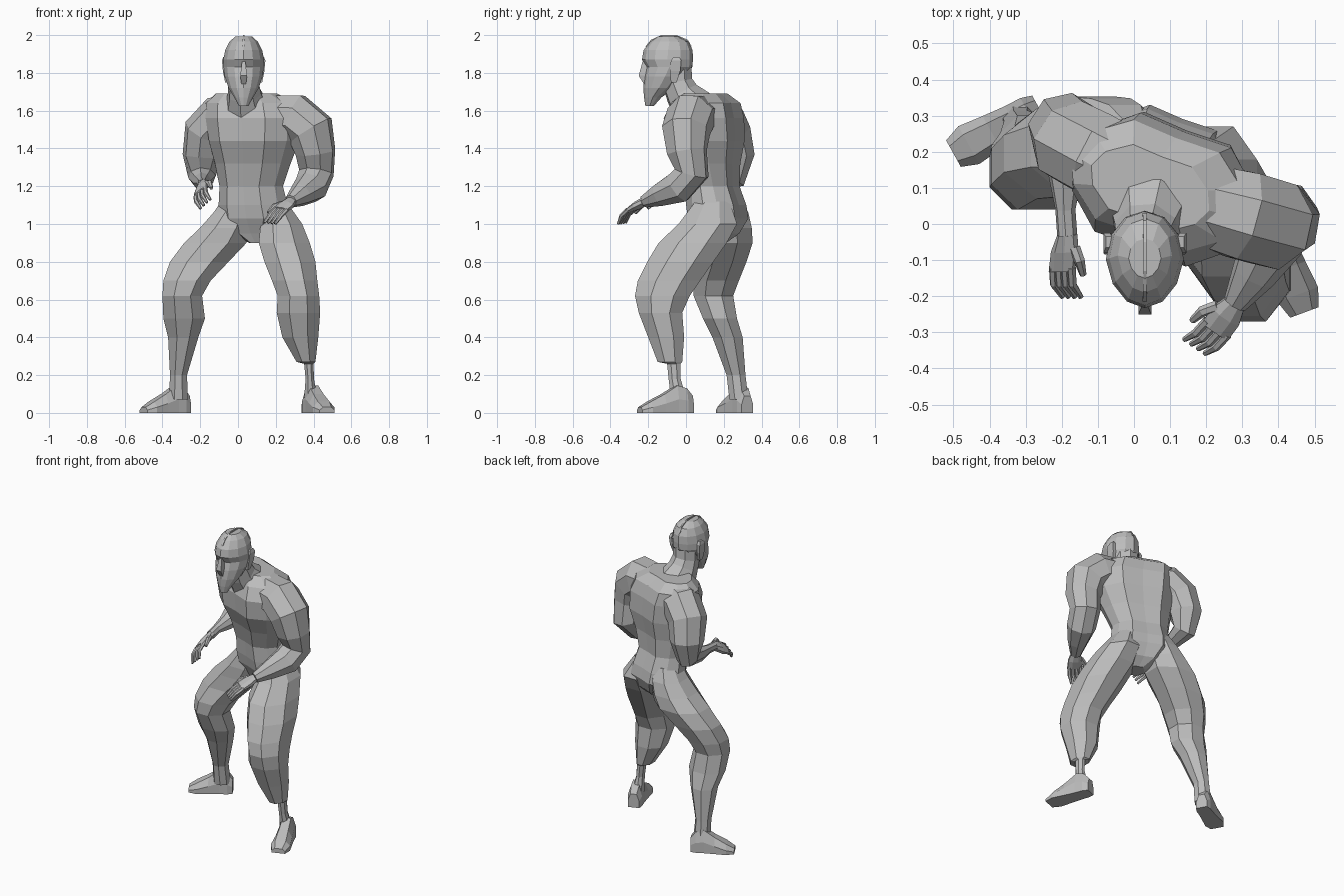
import bpy, bmesh, math
from mathutils import Vector

cube = bpy.data.objects.get("Cube")
if cube:
    bpy.data.objects.remove(cube, do_unlink=True)

grey = bpy.data.materials.new("plain grey")
grey.use_nodes = True
GREY = (0.5, 0.5, 0.5, 1)
grey.diffuse_color = GREY
grey.node_tree.nodes["Principled BSDF"].inputs["Base Color"].default_value = GREY


def loft(name, rings):
    """Skin a list of equal-sized point rings into a closed flat-shaded mesh."""
    bm = bmesh.new()
    loops = [[bm.verts.new(point) for point in ring] for ring in rings]
    count = len(loops[0])
    for lower, upper in zip(loops, loops[1:]):
        for i in range(count):
            j = (i + 1) % count
            bm.faces.new((lower[i], lower[j], upper[j], upper[i]))
    bm.faces.new(loops[0])
    bm.faces.new(loops[-1])
    bmesh.ops.recalc_face_normals(bm, faces=bm.faces)
    mesh = bpy.data.meshes.new(name)
    bm.to_mesh(mesh)
    bm.free()
    mesh.materials.append(grey)
    part = bpy.data.objects.new(name, mesh)
    bpy.context.collection.objects.link(part)
    return part


def oval(centre, across, along, sides=8, flat=True):
    """Ring spanned by two vectors; flat sides touch the full radius."""
    shift = math.pi / sides if flat else 0
    grow = 1 / math.cos(shift)
    ring = []
    for i in range(sides):
        angle = math.tau * i / sides + shift
        ring.append(centre + grow * (across * math.cos(angle) + along * math.sin(angle)))
    return ring


def stack(name, rows):
    """Horizontal rings given as height, x centre, x radius, y centre, y radius."""
    return loft(name, [oval(Vector((x, y, z)), Vector((rx, 0, 0)), Vector((0, ry, 0)))
                       for z, x, rx, y, ry in rows])


def tube(name, rows, sides=8):
    """Round limb through points given as x, y, z, radius."""
    points = [Vector(row[:3]) for row in rows]
    last = len(points) - 1
    rings, before, across = [], None, None
    for i, row in enumerate(rows):
        ahead = (points[min(i + 1, last)] - points[i]).normalized()
        behind = (points[i] - points[max(i - 1, 0)]).normalized()
        tangent = (ahead + behind).normalized()
        if before is None:
            across = tangent.orthogonal().normalized()
        else:
            across = before.rotation_difference(tangent) @ across
        before = tangent
        rings.append(oval(points[i], across * row[3], tangent.cross(across) * row[3], sides))
    return loft(name, rings)


# Torso: twisted rings with a groove down the spine and breastbone
twist = math.radians(-21)
torso_rows = [
    (.9, .11, .15, .05, .06), (.95, .1, .17, .13, .1), (1.03, .09, .17, .2, .14),
    (1.1, .08, .16, .195, .14), (1.2, .07, .14, .18, .125), (1.32, .078, .12, .215, .145),
    (1.44, .085, .1, .255, .185), (1.56, .08, .095, .27, .185), (1.64, .065, .105, .255, .155),
    (1.69, .045, .1, .175, .1),
]
torso = []
for z, x, y, width, depth in torso_rows:
    centre = Vector((x, y, z))
    side = Vector((math.cos(twist), math.sin(twist), 0))
    back = Vector((-side.y, side.x, 0))
    ring = oval(centre, side * width, back * depth, 12, False)
    for i, point in enumerate(ring):
        local = (point - centre).dot(back)
        # flatten chest and back, then press in the centre line
        if i in (2, 4, 8, 10):
            point += back * local * .1
        if i in (3, 9):
            point -= back * local * .08
    torso.append(ring)
loft("torso", torso)

# Neck
tube("neck", [(.045, .035, 1.62, .11), (.035, -.02, 1.69, .085),
              (.03, -.045, 1.75, .077), (.03, -.05, 1.84, .075)])

# Head: narrower toward the face, with a centre ridge
HEAD_X = .03
head_rows = [
    (1.625, .025, -.215, -.17), (1.67, .05, -.222, -.13), (1.72, .08, -.226, -.06),
    (1.78, .1, -.222, .0), (1.83, .106, -.21, .033), (1.87, .108, -.233, .037),
    (1.92, .098, -.225, .035), (1.965, .075, -.19, .015), (1.992, .045, -.15, -.04),
]
head = []
for z, half, front, rear in head_rows:
    middle = Vector((HEAD_X, (front + rear) / 2, z))
    depth = (rear - front) / 2
    ring = oval(middle, Vector((half, 0, 0)), Vector((0, depth, 0)), 12, False)
    for point in ring:
        forward = max(0, (middle.y - point.y) / depth)
        point.x = HEAD_X + (point.x - HEAD_X) * (1 - .1 * forward)
    head.append(ring)
loft("head", head)


def block(name, rows):
    """Stack of rectangles given as height, x centre, half width, front, rear."""
    return loft(name, [[Vector((x - w, f, z)), Vector((x + w, f, z)),
                        Vector((x + w, r, z)), Vector((x - w, r, z))]
                       for z, x, w, f, r in rows])


# Nose and crest
block("nose", [(1.74, HEAD_X, .012, -.222, -.2), (1.785, HEAD_X, .018, -.25, -.2),
               (1.86, HEAD_X, .009, -.23, -.2)])
block("crest", [(1.94, HEAD_X, .006, -.215, .03), (1.975, HEAD_X, .005, -.185, .01),
                (2, HEAD_X, .004, -.13, -.05)])

# Ears on both sides
for label, s in (("left", 1), ("right", -1)):
    block(label + "_ear", [(1.75, HEAD_X + s * .088, .01, -.08, -.05),
                           (1.81, HEAD_X + s * .1, .01, -.085, -.03),
                           (1.865, HEAD_X + s * .105, .01, -.08, -.025),
                           (1.885, HEAD_X + s * .1, .008, -.065, -.035)])

# Legs: hip, thigh, knee, calf, ankle
stack("right_leg", [
    (1.14, .0, .075, .2, .09), (1.06, -.025, .105, .21, .12), (.98, -.065, .135, .213, .135),
    (.9, -.12, .165, .215, .138),
    (.8, -.205, .155, .195, .125), (.7, -.27, .125, .16, .12), (.62, -.295, .105, .145, .105),
    (.5, -.285, .11, .18, .09), (.4, -.29, .08, .22, .08), (.2, -.315, .045, .265, .05),
    (.07, -.315, .05, .28, .05),
])
stack("left_leg", [
    (1.12, .19, .065, .14, .09), (1, .23, .11, .115, .155), (.9, .245, .135, .035, .18),
    (.8, .275, .135, -.03, .175), (.7, .3, .12, -.09, .165), (.62, .32, .11, -.125, .145),
    (.53, .32, .115, -.135, .115), (.4, .33, .095, -.105, .095), (.27, .36, .05, -.085, .065),
    (.26, .375, .025, -.065, .035), (.18, .38, .022, -.06, .032), (.08, .385, .035, -.04, .04),
])


def foot(name, heel, toe):
    """Flat-soled shoe lofted from heel to toe."""
    heel, toe = Vector(heel), Vector(toe)
    forward = (toe - heel).normalized()
    side = Vector((-forward.y, forward.x, 0))
    section = [(-1, 0), (1, 0), (1, .5), (.55, 1), (-.55, 1), (-1, .5)]
    rings = []
    for t, width, height in [(0, .035, .09), (.12, .045, .13), (.3, .046, .145),
                             (.55, .052, .1), (.82, .06, .06), (1, .042, .03)]:
        base = heel.lerp(toe, t)
        rings.append([base + side * width * u + Vector((0, 0, height * v)) for u, v in section])
    loft(name, rings)


foot("right_foot", (-.265, .325, 0), (-.5, .195, 0))
foot("left_foot", (.37, .03, 0), (.472, -.245, 0))

# Arms: shoulder, upper arm, elbow, forearm, wrist
tube("left_arm", [
    (.17, .06, 1.57, .11), (.3, .025, 1.565, .122), (.385, 0, 1.495, .12), (.41, .005, 1.38, .1),
    (.415, .03, 1.27, .087), (.385, -.04, 1.195, .083), (.33, -.14, 1.155, .058),
    (.28, -.22, 1.12, .032),
])
tube("right_arm", [
    (-.02, .15, 1.565, .11), (-.1, .19, 1.56, .115), (-.17, .225, 1.485, .112),
    (-.19, .26, 1.36, .097), (-.19, .25, 1.25, .068), (-.19, .14, 1.225, .045),
    (-.19, .04, 1.22, .026), (-.185, -.03, 1.21, .026),
])


def hand(name, wrist, knuckle, across, curl, thumb_side):
    """Flat palm with four curled fingers and a thumb."""
    wrist, knuckle = Vector(wrist), Vector(knuckle)
    across, curl = Vector(across).normalized(), Vector(curl).normalized()
    reach = (knuckle - wrist).normalized()
    normal = reach.cross(across).normalized()
    palm = [(0, .03, .022), (.45, .044, .022), (1, .044, .014)]
    loft(name + "_palm", [oval(wrist.lerp(knuckle, t), across * w, normal * h)
                          for t, w, h in palm])

    def finger(label, base, first, second, radius):
        middle = base + first
        path = [base, middle, middle + second]
        tube(label, [(*p, radius * k) for p, k in zip(path, (1, .95, .6))], 6)

    for i in range(4):
        base = knuckle + across * (i - 1.5) * .023 - reach * .012
        finger(f"{name}_finger_{i + 1}", base, reach * .045 + curl * .015,
               reach * .015 + curl * .045, .011)
    root = wrist.lerp(knuckle, .35) + across * thumb_side * .035
    finger(name + "_thumb", root, reach * .04 + across * thumb_side * .025,
           reach * .03 + curl * .025, .014)


hand("left_hand", (.28, -.22, 1.12), (.225, -.295, 1.075), (.8, -.55, -.1), (-.5, -.15, -.8), -1)
hand("right_hand", (-.185, -.03, 1.21), (-.2, -.13, 1.165), (.6, 0, .55), (.6, -.5, -.7), 1)
